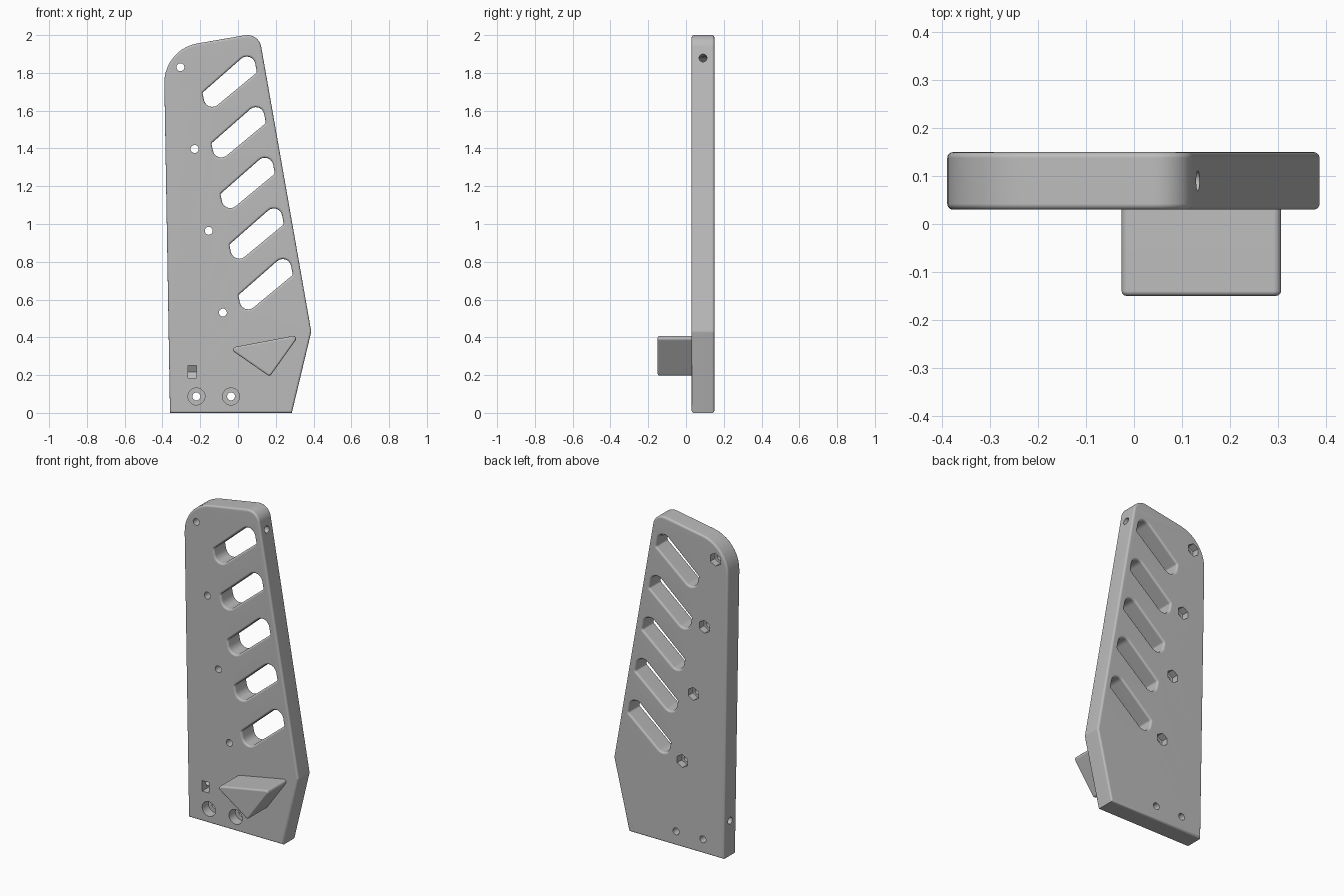
import bpy, bmesh, math
from mathutils import Vector, Matrix

cube = bpy.data.objects.get("Cube")
if cube:
    bpy.data.objects.remove(cube, do_unlink=True)

FRONT, BACK = 0.03, 0.15
MID = (FRONT + BACK) / 2

grey = bpy.data.materials.new("satin grey")
grey.use_nodes = True
colour = (0.5, 0.5, 0.5, 1)
grey.diffuse_color = colour
grey.node_tree.nodes["Principled BSDF"].inputs["Base Color"].default_value = colour


def rounded(corners, steps=10):
    """Outline from (x, z, radius) corners, each replaced by an arc."""
    points = []
    for i, (x, z, r) in enumerate(corners):
        p = Vector((x, z))
        a = (Vector(corners[i - 1][:2]) - p).normalized()
        b = (Vector(corners[(i + 1) % len(corners)][:2]) - p).normalized()
        if r == 0:
            points.append(p)
            continue
        half = a.angle(b) / 2
        centre = p + (a + b).normalized() * r / math.sin(half)
        start = p + a * r / math.tan(half) - centre
        end = p + b * r / math.tan(half) - centre
        turn = math.atan2(start.x * end.y - start.y * end.x, start.dot(end))
        for k in range(steps + 1):
            points.append(centre + Matrix.Rotation(turn * k / steps, 2) @ start)
    return points


def slab(name, loops, y0, y1, fillet):
    """Filled outline with holes, extruded along y with rounded rims."""
    curve = bpy.data.curves.new(name, 'CURVE')
    curve.dimensions, curve.fill_mode = '2D', 'BOTH'
    curve.extrude = (y1 - y0) / 2 - fillet
    curve.bevel_depth, curve.offset, curve.bevel_resolution = fillet, -fillet, 3
    for loop in loops:
        spline = curve.splines.new('POLY')
        spline.points.add(len(loop) - 1)
        for point, co in zip(spline.points, loop):
            point.co = (co.x, co.y, 0, 1)
        spline.use_cyclic_u = True
    temp = bpy.data.objects.new(name + " outline", curve)
    bpy.context.collection.objects.link(temp)
    bpy.context.view_layer.update()
    mesh = bpy.data.meshes.new_from_object(
        temp.evaluated_get(bpy.context.evaluated_depsgraph_get()))
    bpy.data.objects.remove(temp, do_unlink=True)
    mesh.transform(Matrix.Translation((0, (y0 + y1) / 2, 0))
                   @ Matrix.Rotation(math.pi / 2, 4, 'X'))
    bm = bmesh.new()
    bm.from_mesh(mesh)
    bmesh.ops.remove_doubles(bm, verts=bm.verts, dist=0.0001)
    bmesh.ops.recalc_face_normals(bm, faces=bm.faces)
    bm.to_mesh(mesh)
    bm.free()
    mesh.name = name
    mesh.materials.clear()
    mesh.materials.append(grey)
    obj = bpy.data.objects.new(name, mesh)
    bpy.context.collection.objects.link(obj)
    return obj


def drill(target, start, end, radius, sides=24, spin=0.0):
    """Cut a round or many-sided hole from start to end."""
    start, end = Vector(start), Vector(end)
    axis = end - start
    bm = bmesh.new()
    bmesh.ops.create_cone(bm, cap_ends=True, segments=sides, radius1=radius,
                          radius2=radius, depth=axis.length)
    turn = axis.to_track_quat('Z', 'Y').to_matrix().to_4x4()
    bm.transform(Matrix.Translation((start + end) / 2) @ turn
                 @ Matrix.Rotation(spin, 4, 'Z'))
    cut(target, bm)


def cut(target, bm):
    mesh = bpy.data.meshes.new("cutter")
    bm.to_mesh(mesh)
    bm.free()
    mesh.materials.append(grey)
    cutter = bpy.data.objects.new("cutter", mesh)
    cutter.hide_render = True
    bpy.context.collection.objects.link(cutter)
    mod = target.modifiers.new("cut", 'BOOLEAN')
    mod.operation, mod.solver, mod.object = 'DIFFERENCE', 'EXACT', cutter
    bpy.context.view_layer.update()
    result = bpy.data.meshes.new_from_object(
        target.evaluated_get(bpy.context.evaluated_depsgraph_get()))
    target.modifiers.clear()
    target.data = result
    bpy.data.objects.remove(cutter, do_unlink=True)


def finish(obj):
    obj.data.shade_smooth()
    obj.data.set_sharp_from_angle(angle=math.radians(35))
    mod = obj.modifiers.new("weighted normals", 'WEIGHTED_NORMAL')
    mod.keep_sharp = True


# Plate with a row of slanted slots
outline = rounded([(-0.36, 0, 0), (0.285, 0, 0), (0.388, 0.43, 0.03),
                   (0.11, 2.012, 0.075), (-0.393, 1.925, 0.21)])
loops = [outline]
for i in range(5):
    dx, dz = 0.0475 * i, -0.268 * i
    slot = [(-0.188, 1.695, 0.012), (-0.166, 1.582, 0.045),
            (0.1, 1.802, 0.012), (0.077, 1.928, 0.045)]
    loops.append(rounded([(x + dx, z + dz, r) for x, z, r in slot], 6))
plate = slab("plate", loops, FRONT, BACK, 0.012)

# Bolt holes with hexagonal nut pockets at the back
for i in range(4):
    x, z = -0.305 + 0.075 * i, 1.83 - 0.433 * i
    drill(plate, (x, 0, z), (x, 0.2, z), 0.021)
    drill(plate, (x, 0.105, z), (x, 0.2, z), 0.04, 6)

# Counterbored mounting holes
for x in (-0.22, -0.037):
    drill(plate, (x, 0, 0.087), (x, 0.2, 0.087), 0.021)
    drill(plate, (x, 0, 0.087), (x, 0.09, 0.087), 0.045, 32)

# Side nut slot, open at the front with a pointed floor
bm = bmesh.new()
low, high, mid = 0.185, 0.25, 0.2175
profile = [(0, low), (0.109, low), (0.128, mid), (0.109, high), (0, high)]
face = bm.faces.new([bm.verts.new((-0.265, y, z)) for y, z in profile])
side = bmesh.ops.extrude_face_region(bm, geom=[face])
bmesh.ops.translate(bm, vec=(0.045, 0, 0),
                    verts=[v for v in side["geom"] if isinstance(v, bmesh.types.BMVert)])
bmesh.ops.recalc_face_normals(bm, faces=bm.faces)
cut(plate, bm)
drill(plate, (-0.5, MID, mid), (-0.24, MID, mid), 0.021)

# Cross hole from the sloping edge into the top slot
drill(plate, (0.23, MID, 1.896), (0.06, MID, 1.866), 0.021)
finish(plate)

# Wedge shaped thumb rest on the front
rest = slab("thumb_rest", [rounded([(-0.049, 0.343, 0.015), (0.168, 0.192, 0.015),
                                    (0.326, 0.414, 0.015)], 6)], -0.15, 0.05, 0.01)
finish(rest)
